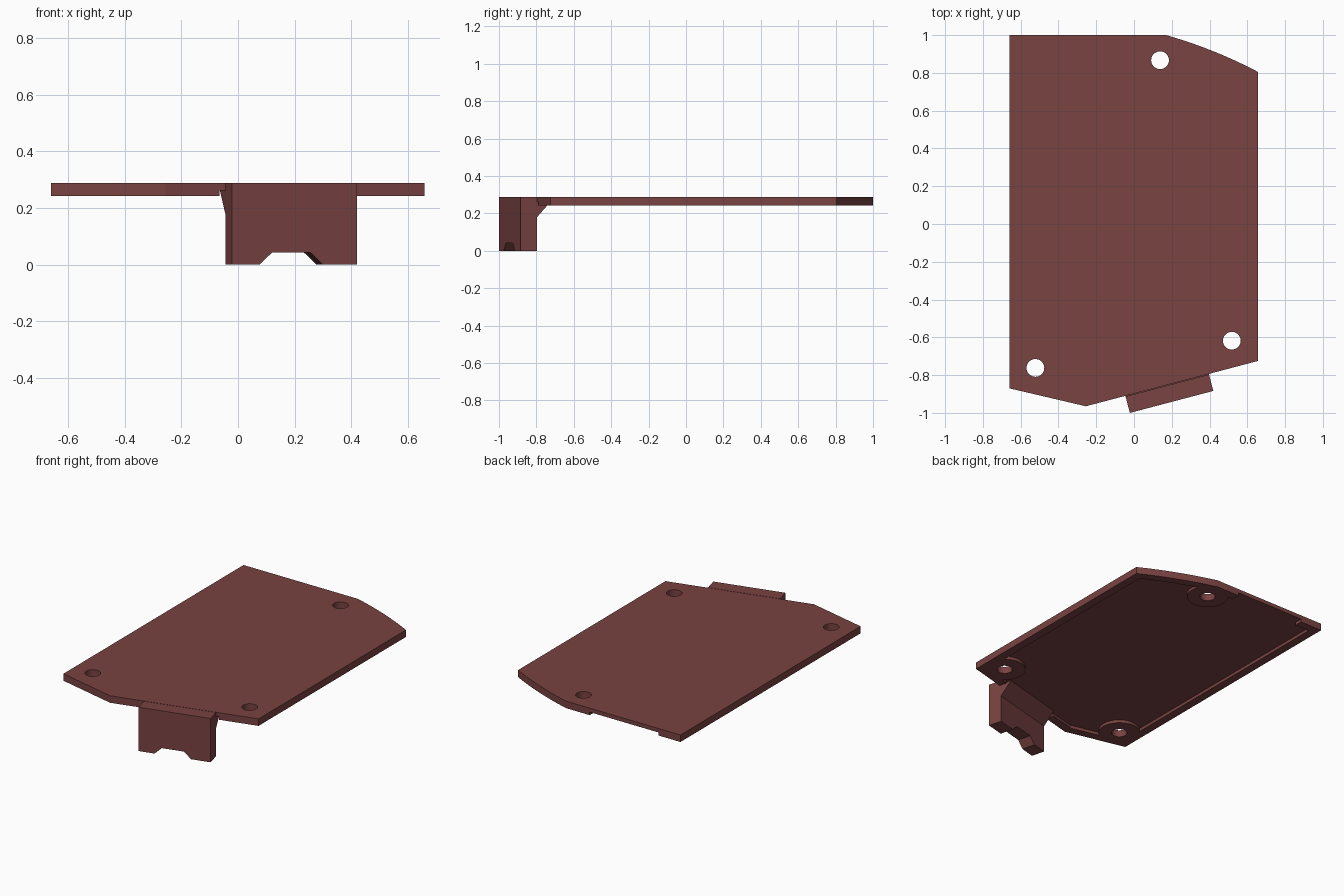
import bpy, bmesh, math
from mathutils import Vector

if "Cube" in bpy.data.objects:
    bpy.data.objects.remove(bpy.data.objects["Cube"])

BOTTOM, CEILING, TOP = 0.242, 0.262, 0.288

mat = bpy.data.materials.new("dark_red_brown")
mat.diffuse_color = (0.19, 0.056, 0.054, 1)
mat.use_nodes = True
mat.node_tree.nodes["Principled BSDF"].inputs["Base Color"].default_value = mat.diffuse_color


def solid(name, ring, shift):
    """Extrude a closed ring of 3D points by a vector."""
    bm = bmesh.new()
    face = bm.faces.new([bm.verts.new(p) for p in ring])
    out = bmesh.ops.extrude_face_region(bm, geom=[face])["geom"]
    bmesh.ops.translate(bm, vec=shift, verts=[g for g in out if isinstance(g, bmesh.types.BMVert)])
    bmesh.ops.recalc_face_normals(bm, faces=bm.faces)
    mesh = bpy.data.meshes.new(name)
    bm.to_mesh(mesh)
    bm.free()
    mesh.materials.append(mat)
    obj = bpy.data.objects.new(name, mesh)
    bpy.context.collection.objects.link(obj)
    return obj


def prism(name, pts, z0, z1):
    return solid(name, [(p[0], p[1], z0) for p in pts], Vector((0, 0, z1 - z0)))


def disc(name, c, r, z0, z1, n=32):
    return prism(name, [(c[0] + r * math.cos(math.tau * i / n), c[1] + r * math.sin(math.tau * i / n))
                        for i in range(n)], z0, z1)


def cut(target, cutter):
    """Subtract the cutter and remove it."""
    mod = target.modifiers.new("cut", 'BOOLEAN')
    mod.operation, mod.solver, mod.object = 'DIFFERENCE', 'EXACT', cutter
    bpy.context.view_layer.objects.active = target
    bpy.ops.object.modifier_apply(modifier=mod.name)
    bpy.data.objects.remove(cutter)


def inset(pts, w):
    """Offset a convex counter-clockwise outline inwards."""
    res = []
    for i, p in enumerate(pts):
        a = (p - pts[i - 1]).normalized()
        b = (pts[(i + 1) % len(pts)] - p).normalized()
        na, nb = Vector((-a.y, a.x)), Vector((-b.y, b.x))
        res.append(p + (na + nb) * (w / (1 + na.dot(nb))))
    return res


# Plate outline with a gently curved back right corner
p0, p1, bulge = Vector((0.657, 0.805)), Vector((0.17, 1.0)), Vector((0.0055, 0.0125))
arc = [p0.lerp(p1, i / 10) + bulge * (4 * (i / 10) * (1 - i / 10)) for i in range(11)]
outline = [Vector(p) for p in ((-0.66, -0.87), (-0.255, -0.965), (0.657, -0.725))] + arc + [Vector((-0.66, 1.0))]
plate = prism("plate", outline, BOTTOM, TOP)

# Slanted frame of the front tab: u along the edge, d inwards
U = (outline[2] - outline[1]).normalized()
V = Vector((-U.y, U.x))
corner = Vector((-0.022, -1.0))
LENGTH, DEPTH = 0.457, 0.09


def at(u, d):
    return corner + U * u + V * d


# Shallow underside recess, open behind the tab and at the back edge
inner = inset(outline, 0.055)
front_gap = [at(-0.02, 0.145), at(-0.02, 0.04), at(LENGTH + 0.02, 0.04), at(LENGTH + 0.02, 0.145)]
y = inner[-1].y
back_gap = [Vector(p) for p in ((0.0, y), (0.0, 1.1), (-0.5, 1.1), (-0.5, y))]
recess = prism("recess", inner[:2] + front_gap + inner[2:-1] + back_gap + inner[-1:], 0.2, CEILING)

# Screw bosses stay at rim height, with through holes
screws = [(-0.522, -0.762), (0.518, -0.618), (0.138, 0.867)]
for c in screws:
    cut(recess, disc("boss", c, 0.127, 0.15, 0.35, 48))
cut(plate, recess)
for c in screws:
    cut(plate, disc("hole", c, 0.047, 0.15, 0.35))

# Front tab with a sloped gusset running up to the recess
profile = [(0, 0), (DEPTH, 0), (DEPTH, 0.18), (0.165, CEILING), (DEPTH, CEILING), (DEPTH, TOP), (0, TOP)]
tab = solid("front_tab", [(*at(0, d), z) for d, z in profile], (U * LENGTH).to_3d())

# Trapezoid notch in the tab's lower edge
notch = [(0.08, -0.02), (0.147, 0.043), (0.287, 0.043), (0.354, -0.02)]
cut(tab, solid("notch", [(*at(u, -0.05), z) for u, z in notch], (V * 0.3).to_3d()))

# Crisp edges, smooth hole walls
for obj in (plate, tab):
    bpy.ops.object.select_all(action='DESELECT')
    obj.select_set(True)
    bpy.context.view_layer.objects.active = obj
    bpy.ops.object.shade_smooth_by_angle(angle=math.radians(20))
